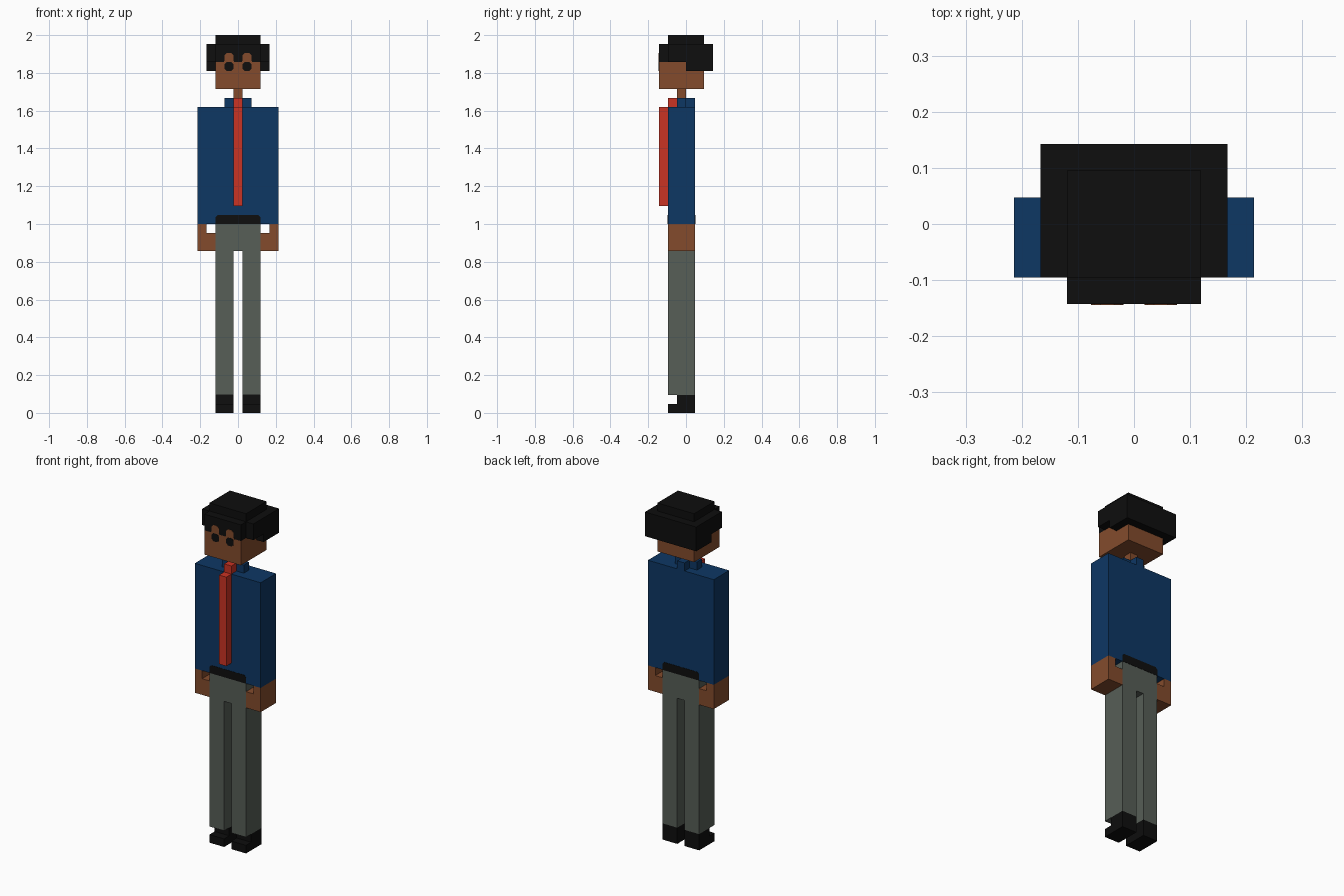
import bpy
import bmesh

if "Cube" in bpy.data.objects:
    bpy.data.objects.remove(bpy.data.objects["Cube"])

U = 2 / 42  # one block


def material(name, rgb):
    m = bpy.data.materials.new(name)
    lin = [((c / 255 + 0.055) / 1.055) ** 2.4 if c > 10 else c / 255 / 12.92 for c in rgb]
    m.diffuse_color = (*lin, 1)
    m.use_nodes = True
    m.node_tree.nodes["Principled BSDF"].inputs["Base Color"].default_value = m.diffuse_color
    return m


BLACK = material("black", (14, 14, 14))
SKIN = material("brown skin", (131, 75, 44))
BLUE = material("navy blue", (13, 55, 100))
RED = material("red", (203, 51, 36))
GREY = material("grey", (87, 94, 87))


def finish(name, bm, mat):
    bmesh.ops.recalc_face_normals(bm, faces=bm.faces)
    me = bpy.data.meshes.new(name)
    bm.to_mesh(me)
    bm.free()
    me.materials.append(mat)
    ob = bpy.data.objects.new(name, me)
    bpy.context.collection.objects.link(ob)
    return ob


def prism(name, mat, outline, y0, y1):
    """Extrude an x-z outline (block units) from y0 to y1."""
    bm = bmesh.new()
    face = bm.faces.new([bm.verts.new((x * U, y0 * U, z * U)) for x, z in outline])
    ext = bmesh.ops.extrude_face_region(bm, geom=[face])
    for v in ext["geom"]:
        if isinstance(v, bmesh.types.BMVert):
            v.co.y = y1 * U
    return finish(name, bm, mat)


def box(name, mat, x0, x1, y0, y1, z0, z1):
    return prism(name, mat, [(x0, z0), (x1, z0), (x1, z1), (x0, z1)], y0, y1)


# Paired parts
for s, side in ((-1, "left"), (1, "right")):
    # shoe with raised heel part
    box(side + "_shoe_sole", BLACK, s * .5, s * 2.5, -2, 1, 0, 1)
    box(side + "_shoe_upper", BLACK, s * .5, s * 2.5, -1, 1, 1, 2)
    box(side + "_leg", GREY, s * .5, s * 2.5, -2, 1, 2, 18)
    # L-shaped hand, open beside the hip
    prism(side + "_hand", SKIN,
          [(s * 2.5, 18), (s * 4.5, 18), (s * 4.5, 21), (s * 3.5, 21), (s * 3.5, 20), (s * 2.5, 20)], -2, 1)
    box(side + "_collar", BLUE, s * .5, s * 1.5, -1, 0, 34, 35)
    # eye plate
    c, r, k = s * 1.0, .5, .25
    prism(side + "_eye", BLACK,
          [(c - r, 38.5 - k), (c - k, 38), (c + k, 38), (c + r, 38.5 - k),
           (c + r, 38.5 + k), (c + k, 39), (c - k, 39), (c - r, 38.5 + k)], -3.04, -2.98)
    # arched skin gap in the fringe
    prism(side + "_forehead_gap", SKIN,
          [(c - .6, 38.98), (c + .6, 38.98), (c + .5, 39.2), (c + .5, 39.75), (c + .25, 40),
           (c - .25, 40), (c - .5, 39.75), (c - .5, 39.2)], -3.03, -2.98)

# Hips, belt and torso
box("hips", GREY, -2.5, 2.5, -2, 1, 18, 21)
box("jacket", BLUE, -4.5, 4.5, -2, 1, 21, 34)
for name, y0, y1 in (("front_belt", -2.03, -1.98), ("back_belt", .98, 1.03)):
    prism(name, BLACK, [(-2.5, 21), (2.5, 21), (2.5, 21.75), (2.25, 22), (-2.25, 22), (-2.5, 21.75)], y0, y1)
box("back_collar", BLUE, -.5, .5, 0, 1, 34, 35)
box("tie", RED, -.5, .5, -3, -2, 23, 34)
box("tie_knot", RED, -.5, .5, -2, -1, 34, 35)

# Head
box("neck", SKIN, -.5, .5, -1, 0, 34, 36)
box("head", SKIN, -2.5, 2.5, -3, 2, 36, 39)

# Hair
box("hair_fringe", BLACK, -2.5, 2.5, -3, -2, 39, 41)
box("hair_main", BLACK, -3.5, 3.5, -2, 3, 39, 41)
box("hair_lower_back", BLACK, -3.5, 3.5, 0, 3, 38, 39)
box("hair_top", BLACK, -2.5, 2.5, -2, 2, 41, 42)
